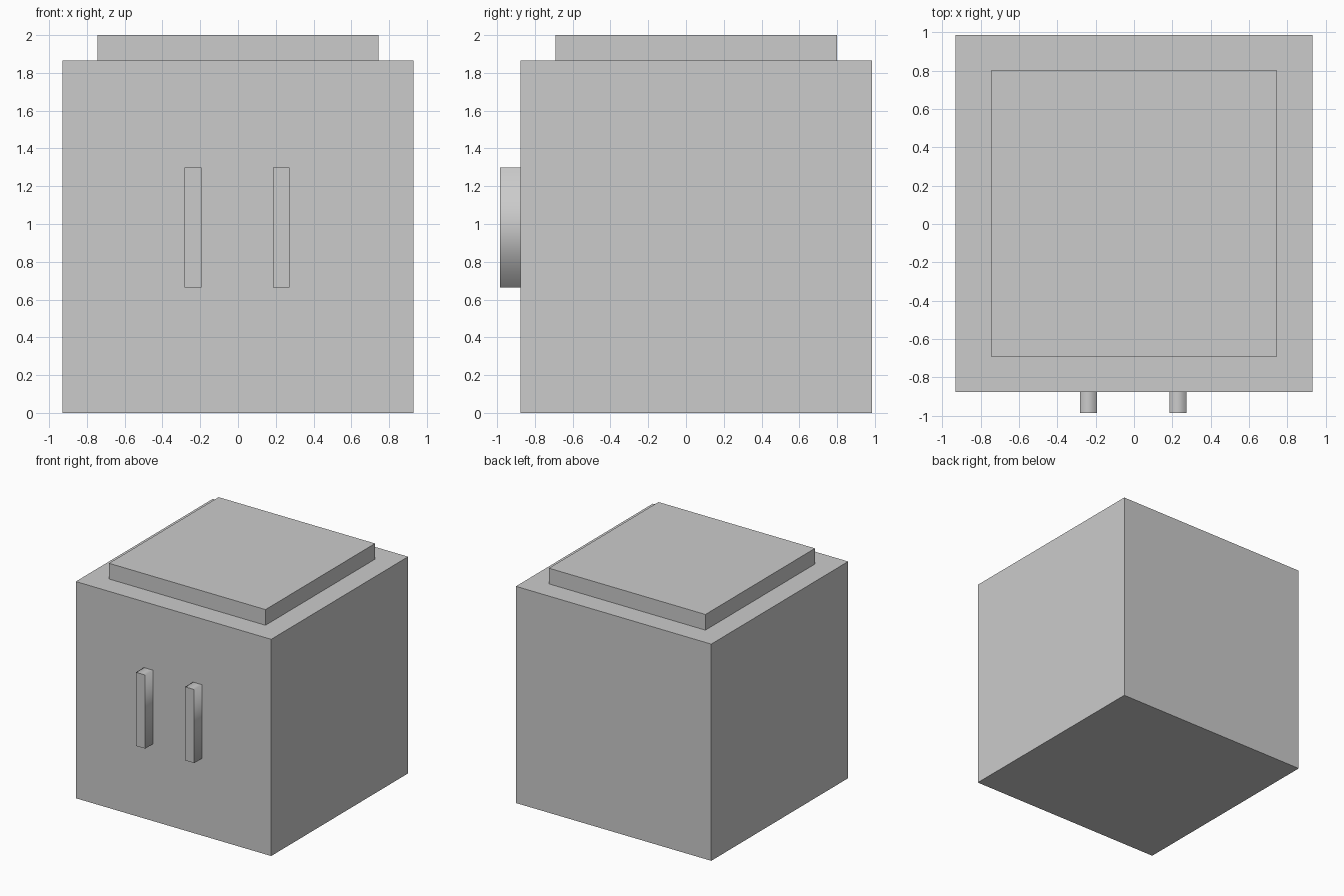
import bpy

if "Cube" in bpy.data.objects:
    bpy.data.objects.remove(bpy.data.objects["Cube"])


def box(name, lo, hi):
    """Box spanning two opposite corners."""
    size = [b - a for a, b in zip(lo, hi)]
    centre = [(a + b) / 2 for a, b in zip(lo, hi)]
    bpy.ops.mesh.primitive_cube_add(size=1)
    obj = bpy.context.object
    obj.name = name
    for v in obj.data.vertices:
        v.co = [c * s for c, s in zip(v.co, size)]
    obj.location = centre
    return obj


# Main cabinet and raised top plate
box("body", (-0.93, -0.877, 0), (0.93, 0.985, 1.865))
box("top_plate", (-0.745, -0.69, 1.865), (0.745, 0.80, 2.0))

# Pair of upright door handles: flat front, smooth-shaded sides
for name, x in (("left_handle", -0.238), ("right_handle", 0.229)):
    handle = box(name, (x - 0.044, -0.985, 0.665), (x + 0.044, -0.877, 1.298))
    for face in handle.data.polygons:
        face.use_smooth = abs(face.normal.y) < 0.5
